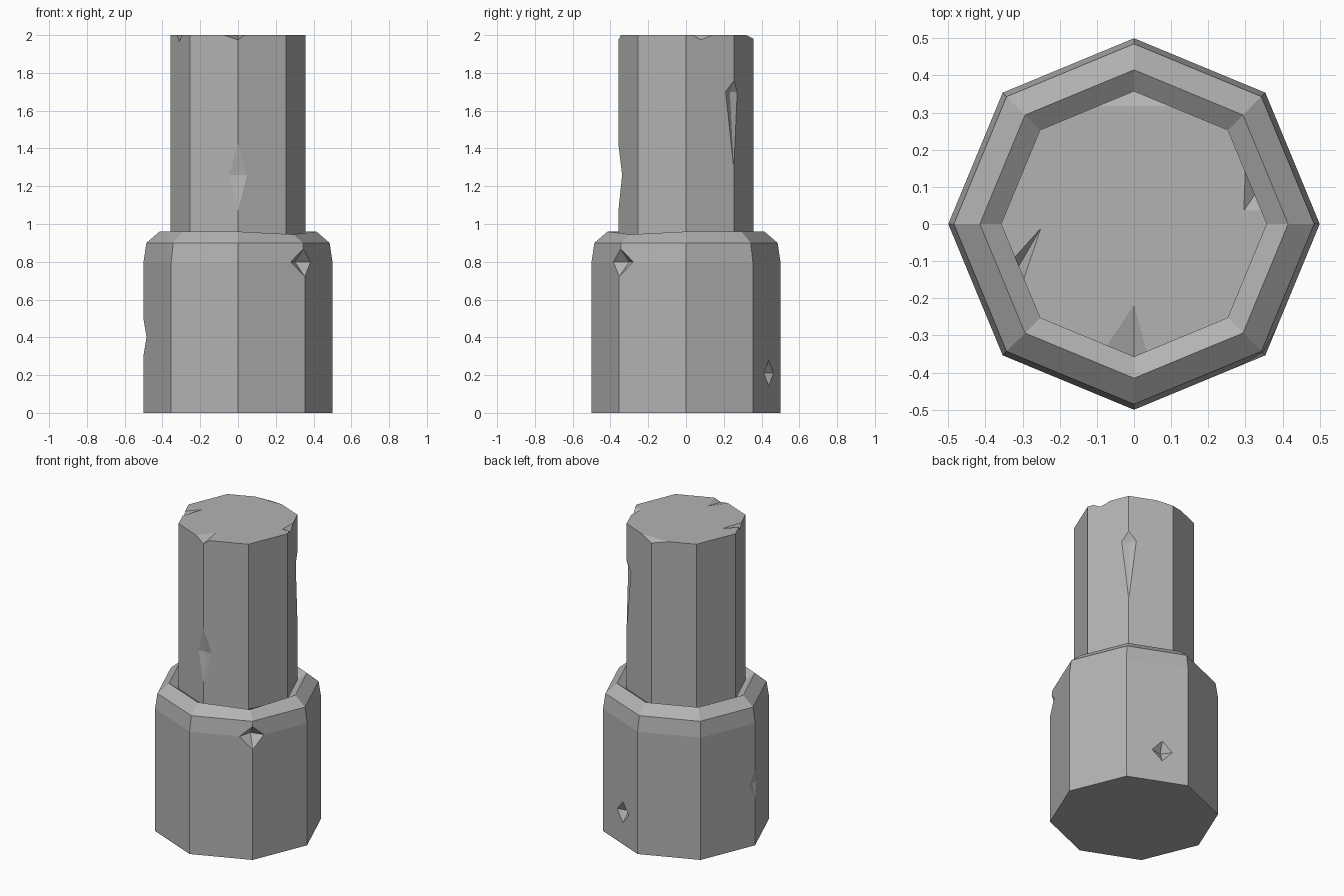
import bpy, bmesh
from math import cos, sin, radians, tau
from mathutils import Vector

if "Cube" in bpy.data.objects:
    bpy.data.objects.remove(bpy.data.objects["Cube"], do_unlink=True)

SIDES = 8
stone = bpy.data.materials.new("grey_stone")
stone.use_nodes = True
GREY = (0.45, 0.45, 0.45, 1)
stone.diffuse_color = GREY
stone.node_tree.nodes["Principled BSDF"].inputs["Base Color"].default_value = GREY


def make_object(name, bm):
    bmesh.ops.recalc_face_normals(bm, faces=bm.faces)
    mesh = bpy.data.meshes.new(name)
    bm.to_mesh(mesh)
    bm.free()
    mesh.materials.append(stone)
    obj = bpy.data.objects.new(name, mesh)
    bpy.context.collection.objects.link(obj)
    return obj


def octagon_prism(name, profile, worn=None):
    """Stack octagonal rings from (radius, height) pairs; worn = (ring, corner, drop)."""
    bm = bmesh.new()
    rings = [[bm.verts.new((r * cos(tau * i / SIDES), r * sin(tau * i / SIDES), z))
              for i in range(SIDES)] for r, z in profile]
    if worn:
        ring, corner, drop = worn
        rings[ring][corner].co.z -= drop
    for low, high in zip(rings, rings[1:]):
        for i in range(SIDES):
            j = (i + 1) % SIDES
            bm.faces.new((low[i], low[j], high[j], high[i]))
    bm.faces.new(rings[0][::-1])
    bm.faces.new(rings[-1])
    return make_object(name, bm)


def cut(target, points):
    """Carve the convex hull of the points out of the target."""
    bm = bmesh.new()
    for p in points:
        bm.verts.new(p)
    bmesh.ops.convex_hull(bm, input=bm.verts)
    cutter = make_object("chip_cutter", bm)
    cutter.hide_render = True
    mod = target.modifiers.new("chip", "BOOLEAN")
    mod.operation, mod.solver, mod.object = "DIFFERENCE", "EXACT", cutter
    bpy.context.view_layer.update()
    graph = bpy.context.evaluated_depsgraph_get()
    result = bpy.data.meshes.new_from_object(target.evaluated_get(graph))
    target.modifiers.clear()
    target.data = result
    bpy.data.objects.remove(cutter, do_unlink=True)


def side_chip(target, angle, radius, z, up, down, half, depth, drop=0.414, shift=0):
    """Diamond-shaped chip; drop is how fast the surface falls away sideways."""
    a = radians(angle)
    out = Vector((cos(a), sin(a), 0))
    side = Vector((-sin(a), cos(a), 0))

    def at(r, s, h):
        return out * r + side * (s + shift) + Vector((0, 0, h))
    edge = radius - half * drop + 0.001
    cut(target, [at(radius + 0.001, 0, z + up), at(radius + 0.001, 0, z - down),
                 at(edge, half, z), at(edge, -half, z),
                 at(radius - depth, 0, z), at(radius + 0.1, 0, z)])


def rim_chip(target, top_points, low):
    """Notch in the top rim, bounded by points on the top and one low point."""
    top = [Vector((x, y, 2.0005)) for x, y in top_points]
    low = Vector(low)
    outside = Vector((low.x * 1.2, low.y * 1.2, 2.05))
    cut(target, top + [low, outside])


# Wide base with a bevelled shoulder and a sunken collar
base = octagon_prism("base", [(0.5, 0), (0.5, 0.8), (0.485, 0.9), (0.415, 0.96),
                              (0.358, 0.92)], worn=(3, 7, 0.015))
side_chip(base, 315, 0.5, 0.8, 0.08, 0.08, 0.075, 0.075)
side_chip(base, 180, 0.5, 0.4, 0.1, 0.1, 0.04, 0.022)
side_chip(base, 67.5, 0.462, 0.21, 0.07, 0.07, 0.065, 0.04, drop=0, shift=0.03)

# Narrow column standing in the collar
column = octagon_prism("column", [(0.358, 0.9), (0.358, 2)])
side_chip(column, 270, 0.358, 1.26, 0.17, 0.2, 0.05, 0.024)
side_chip(column, 45, 0.358, 1.7, 0.06, 0.42, 0.045, 0.03)

# Notches around the top rim
rim_chip(column, [(0, -0.215), (-0.075, -0.328), (0.035, -0.344)], (0, -0.359, 1.975))
rim_chip(column, [(-0.25, -0.01), (-0.322, -0.09), (-0.297, -0.15)], (-0.311, -0.115, 1.965))
rim_chip(column, [(0.295, 0.035), (0.299, 0.145), (0.344, 0.035)], (0.326, 0.08, 1.975))
rim_chip(column, [(0, 0.322), (-0.1, 0.317), (0.1, 0.317)], (0, 0.359, 1.98))
